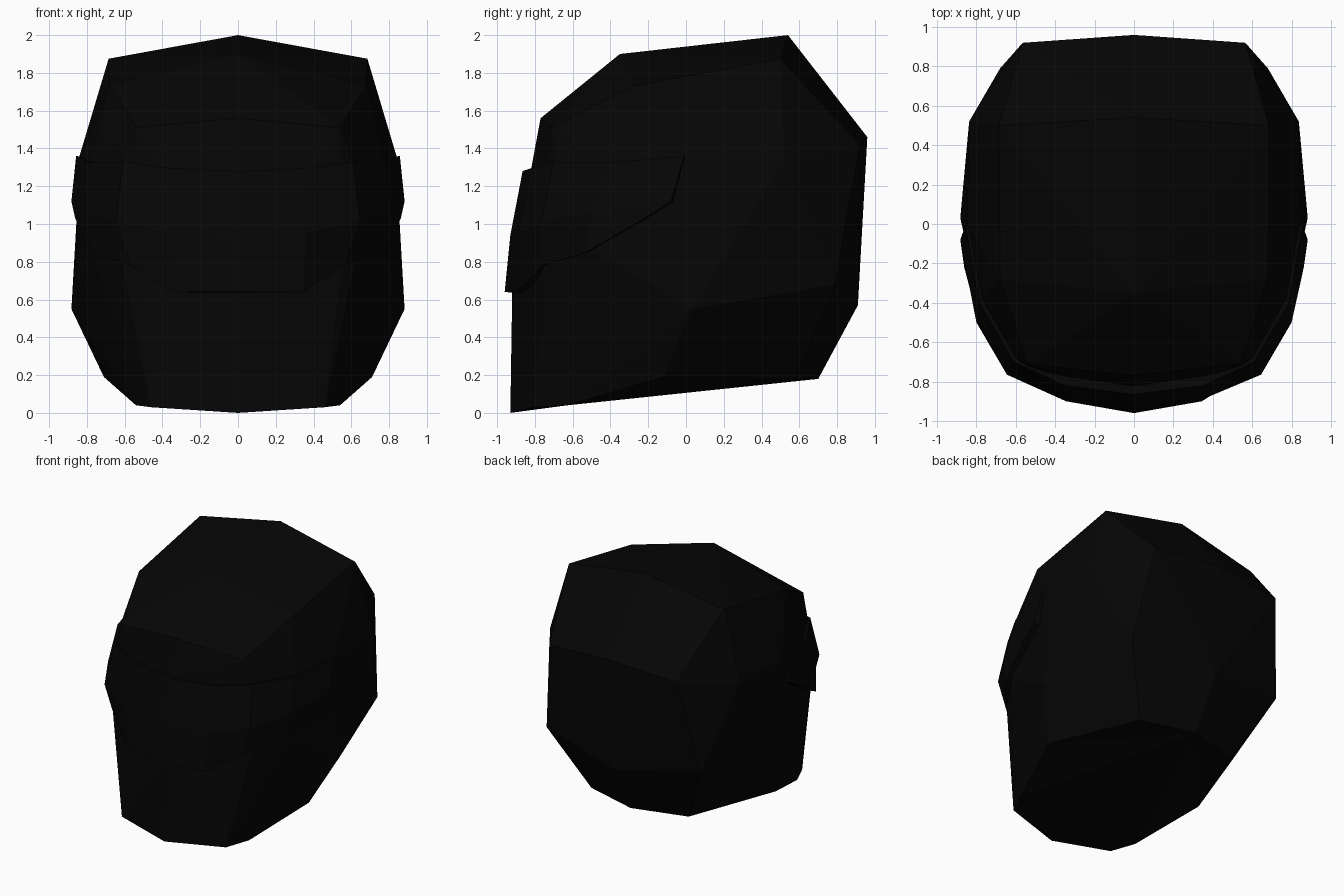
import bpy, bmesh

if "Cube" in bpy.data.objects:
    bpy.data.objects.remove(bpy.data.objects["Cube"])

# One near-black colour for everything
black = bpy.data.materials.new("matte_black")
black.diffuse_color = (0.0016, 0.0016, 0.0016, 1)
black.use_nodes = True
black.node_tree.nodes["Principled BSDF"].inputs["Base Color"].default_value = black.diffuse_color


def finish(bm, name):
    bmesh.ops.recalc_face_normals(bm, faces=bm.faces)
    mesh = bpy.data.meshes.new(name)
    bm.to_mesh(mesh)
    bm.free()
    mesh.materials.append(black)
    obj = bpy.data.objects.new(name, mesh)
    bpy.context.collection.objects.link(obj)
    return obj


# Helmet shell: faceted hull of mirrored corner points
crown = [(0, -.77, 1.56), (.54, -.71, 1.51), (0, -.35, 1.90), (.68, -.28, 1.73),
         (0, .54, 2.0), (.685, .50, 1.875)]
back = [(0, .96, 1.46), (.565, .92, 1.42), (.837, .52, 1.33),
        (0, .91, .57), (.68, .79, .68)]
side = [(.848, 0, 1.33), (.885, 0, .88), (.882, .03, .55),
        (.77, -.38, 1.33), (.77, -.46, .85)]
brow = [(0, -.82, 1.29), (.60, -.68, 1.33)]
chin = [(0, -.92, .64), (.54, -.755, .72), (.62, -.70, .82),
        (0, -.93, 0), (.46, -.81, .03), (.54, -.63, .04)]
neck = [(.71, -.12, .19), (.43, .58, .40), (0, .70, .43)]
# points pulled in after hulling, for the hollows at cheek and nape
cheek_in, nape_z = .852, .18

bm = bmesh.new()
dents = []
for p in crown + back + side + brow + chin + neck:
    for sx in ((1, -1) if p[0] else (1,)):
        v = bm.verts.new((sx * p[0], p[1], p[2]))
        if p == side[1] or p in neck[1:]:
            dents.append((v, p, sx))
res = bmesh.ops.convex_hull(bm, input=bm.verts)
loose = {g for g in res["geom_interior"] + res["geom_unused"]
         if isinstance(g, bmesh.types.BMVert)}
for v, p, sx in dents:
    if p == side[1]:
        v.co.x = sx * cheek_in
    else:
        v.co.z = nape_z
bmesh.ops.delete(bm, geom=list(loose), context='VERTS')
finish(bm, "helmet_shell")

# Visor: wraparound strip, columns from front centre to the side tip
half = [[(0, -.865, 1.28), (0, -.93, .94), (0, -.96, .64)],
        [(.35, -.82, 1.295), (.36, -.885, .95), (.345, -.90, .64)],
        [(.61, -.70, 1.33), (.645, -.765, 1.02), (.56, -.76, .78)],
        [(.785, -.40, 1.325), (.80, -.50, 1.06), (.78, -.53, .85)],
        [(.857, -.01, 1.36), (.882, -.08, 1.12), (.862, -.22, 1.03)]]
columns = [[(-x, y, z) for x, y, z in c] for c in half[:0:-1]] + half

bm = bmesh.new()
grid = [[bm.verts.new(p) for p in col] for col in columns]
for a, b in zip(grid, grid[1:]):
    for i in range(2):
        bm.faces.new((a[i], a[i + 1], b[i + 1], b[i]))
visor = finish(bm, "visor")
# make the strip face outward (front is -y), then thicken it inward
if sum(p.normal.y for p in visor.data.polygons) > 0:
    visor.data.flip_normals()
mod = visor.modifiers.new("thickness", 'SOLIDIFY')
mod.thickness = 0.05
mod.offset = -1
